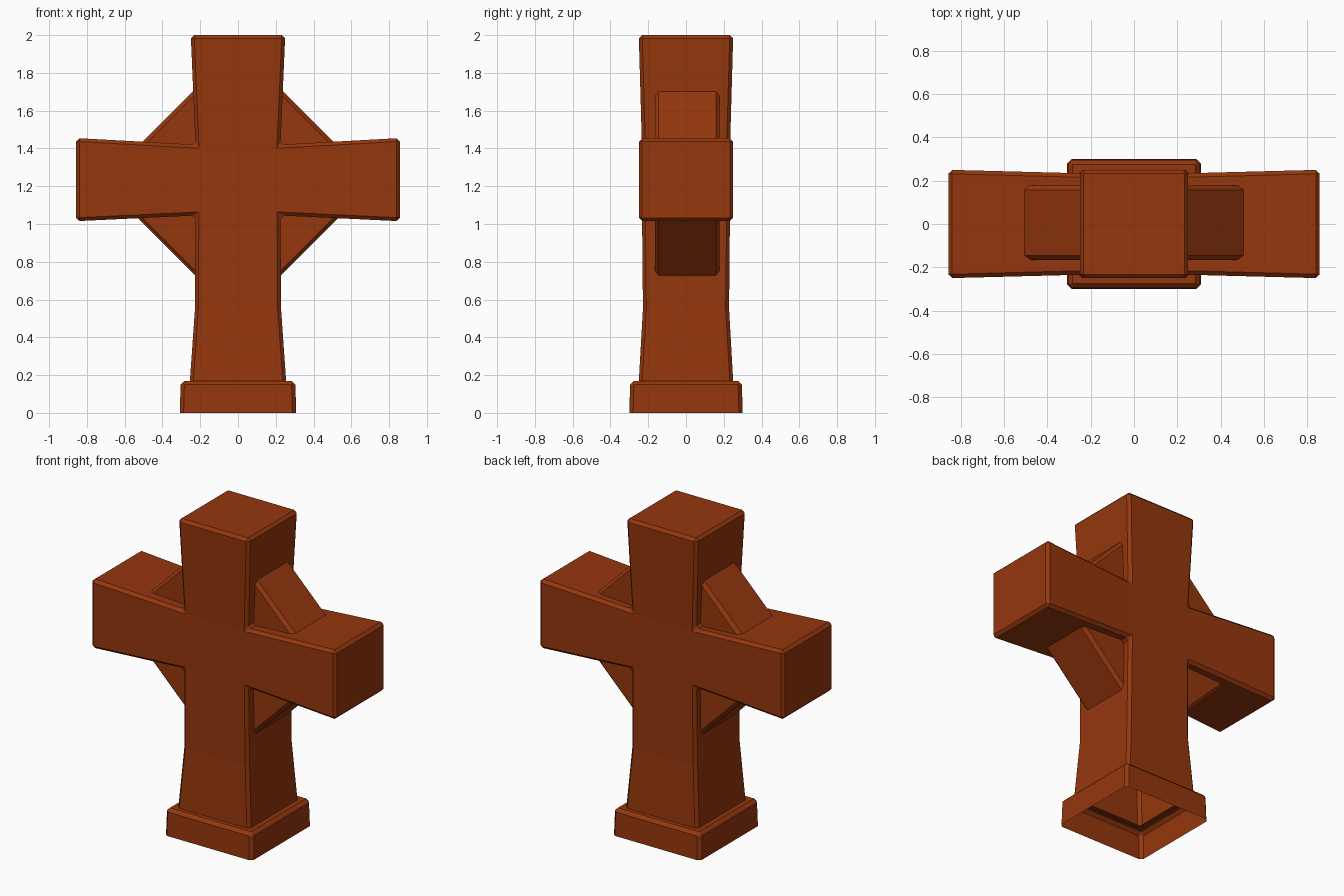
import bpy
import bmesh
from math import pi
from mathutils import Matrix, Vector

cube = bpy.data.objects.get("Cube")
if cube:
    bpy.data.objects.remove(cube)

COLOUR = (0.3, 0.038, 0.004, 1)
rust = bpy.data.materials.new("rust_brown")
rust.diffuse_color = COLOUR
rust.use_nodes = True
for node in rust.node_tree.nodes:
    if node.type == "BSDF_PRINCIPLED":
        node.inputs["Base Color"].default_value = COLOUR


def box(bm, low, high):
    low, high = Vector(low), Vector(high)
    size = Matrix.Diagonal((high - low).to_4d())
    bmesh.ops.create_cube(bm, size=1, matrix=Matrix.Translation((low + high) / 2) @ size)


def facing(bm, direction):
    """Outermost face in a direction."""
    d = Vector(direction)
    return max(bm.faces, key=lambda f: f.calc_center_median().dot(d))


def finish(bm, name, bevel):
    bmesh.ops.recalc_face_normals(bm, faces=bm.faces)
    mesh = bpy.data.meshes.new(name)
    bm.to_mesh(mesh)
    bm.free()
    mesh.materials.append(rust)
    obj = bpy.data.objects.new(name, mesh)
    bpy.context.scene.collection.objects.link(obj)
    mod = obj.modifiers.new("chamfer", "BEVEL")
    mod.width = bevel
    mod.segments = 1
    mod.limit_method = "ANGLE"
    mod.angle_limit = 0.6


def extend(bm, face, low, high):
    """Extrude a face, fit it to the given bounds and return it."""
    new = bmesh.ops.extrude_discrete_faces(bm, faces=[face])["faces"][0]
    mid = new.calc_center_median()
    for v in new.verts:
        for i in range(3):
            v.co[i] = high[i] if v.co[i] > mid[i] else low[i]
    return new


# Flared cross: a core block with four limbs growing from its sides
bm = bmesh.new()
box(bm, (-0.225, -0.233, 1.045), (0.225, 0.233, 1.42))
up, down = facing(bm, (0, 0, 1)), facing(bm, (0, 0, -1))
arms = [(facing(bm, (side, 0, 0)), side * 0.857) for side in (-1, 1)]
extend(bm, up, (-0.25, -0.25, 2), (0.25, 0.25, 2))
for face, x in arms:
    extend(bm, face, (x, -0.25, 1.015), (x, 0.25, 1.455))
waist = extend(bm, down, (-0.228, -0.228, 0.55), (0.228, 0.228, 0.55))
foot = extend(bm, waist, (-0.255, -0.25, 0.165), (0.255, 0.25, 0.165))
bmesh.ops.delete(bm, geom=[foot], context="FACES")
finish(bm, "cross", 0.018)

# Diagonal brace block filling the inner corners
bm = bmesh.new()
box(bm, (-0.509, -0.165, -0.509), (0.509, 0.178, 0.509))
bmesh.ops.rotate(bm, verts=bm.verts, matrix=Matrix.Rotation(pi / 4, 3, "Y"))
bmesh.ops.translate(bm, verts=bm.verts, vec=(0, 0, 1.22))
finish(bm, "diagonal_brace", 0.02)

# Hollow plinth, open below and through its top
bm = bmesh.new()
box(bm, (-0.308, -0.3, 0), (0.308, 0.3, 0.17))
bmesh.ops.delete(bm, geom=[facing(bm, (0, 0, -1))], context="FACES")
top = facing(bm, (0, 0, 1))
for v in top.verts:
    v.co.x *= 0.985
    v.co.y *= 0.985
bmesh.ops.inset_region(bm, faces=[top], thickness=0.065, use_even_offset=True)
bmesh.ops.delete(bm, geom=[top], context="FACES")
finish(bm, "plinth", 0.02)
